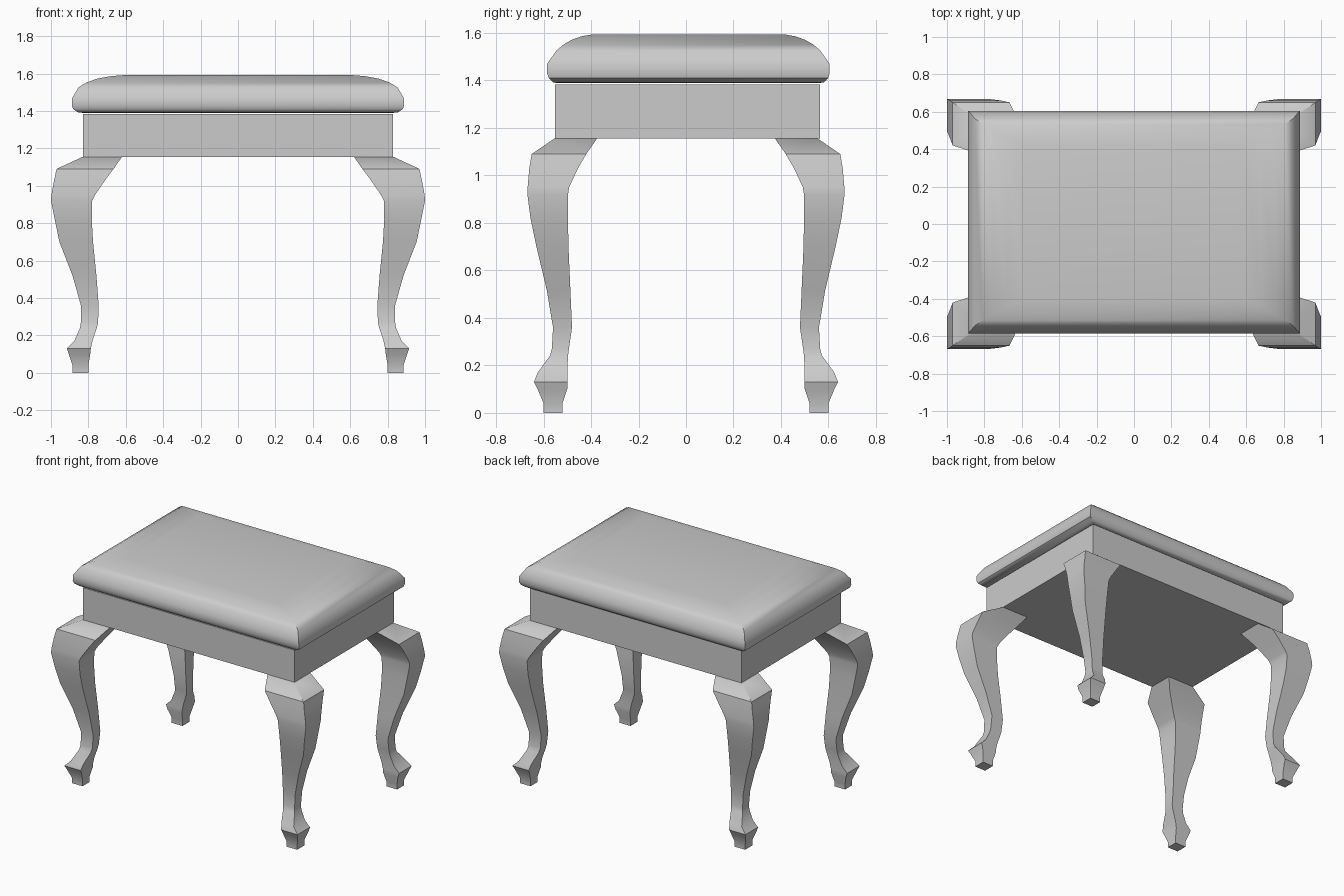
import bpy, bmesh

if "Cube" in bpy.data.objects:
    bpy.data.objects.remove(bpy.data.objects["Cube"])


def loft(name, rings, smooth=True):
    """Skin rectangular rings (x0, x1, y0, y1, z) and cap both ends."""
    bm = bmesh.new()
    loops = []
    for x0, x1, y0, y1, z in rings:
        loops.append([bm.verts.new(p) for p in
                      ((x0, y0, z), (x1, y0, z), (x1, y1, z), (x0, y1, z))])
    for a, b in zip(loops, loops[1:]):
        for i in range(4):
            j = (i + 1) % 4
            bm.faces.new((a[i], a[j], b[j], b[i]))
    bm.faces.new(loops[0][::-1])
    bm.faces.new(loops[-1])
    bmesh.ops.recalc_face_normals(bm, faces=bm.faces)
    mesh = bpy.data.meshes.new(name)
    bm.to_mesh(mesh)
    bm.free()
    obj = bpy.data.objects.new(name, mesh)
    bpy.context.collection.objects.link(obj)
    if smooth:
        bpy.ops.object.select_all(action='DESELECT')
        obj.select_set(True)
        bpy.context.view_layer.objects.active = obj
        bpy.ops.object.shade_smooth_by_angle(angle=0.65)
    return obj


def centred(hx, hy, z, cy):
    return (-hx, hx, cy - hy, cy + hy, z)


# Seat frame
loft("seat_frame", [centred(0.83, 0.558, 1.155, 0.006),
                    centred(0.83, 0.558, 1.383, 0.006)], smooth=False)

# Padded cushion: half width, half depth, height
cushion = [(0.82, 0.55, 1.389), (0.855, 0.57, 1.392), (0.882, 0.588, 1.41),
           (0.888, 0.595, 1.43), (0.886, 0.595, 1.47), (0.852, 0.555, 1.527),
           (0.81, 0.525, 1.552), (0.755, 0.49, 1.572), (0.68, 0.45, 1.586),
           (0.59, 0.41, 1.593)]
loft("cushion", [centred(hx, hy, z, 0.01) for hx, hy, z in cushion])

# Cabriole legs: height, outer x, inner x, outer y, inner y
leg = [(0, .885, .80, .60, .52), (.04, .885, .80, .60, .52),
       (.10, .905, .79, .625, .50), (.13, .915, .787, .64, .50),
       (.17, .875, .778, .625, .50), (.24, .845, .755, .573, .497),
       (.27, .84, .748, .565, .493), (.36, .84, .745, .56, .48),
       (.52, .885, .757, .587, .487), (.70, .955, .775, .63, .495),
       (.82, .98, .782, .655, .497), (.92, 1.0, .78, .668, .497),
       (.95, .998, .765, .667, .492), (1.03, .983, .71, .66, .455),
       (1.09, .97, .665, .65, .42), (1.155, .83, .62, .555, .375)]
for depth, sy in (("front", -1), ("back", 1)):
    for side, sx in (("left", -1), ("right", 1)):
        loft(f"{depth}_{side}_leg",
             [(sx * xi, sx * xo, sy * yi, sy * yo, z)
              for z, xo, xi, yo, yi in leg])
